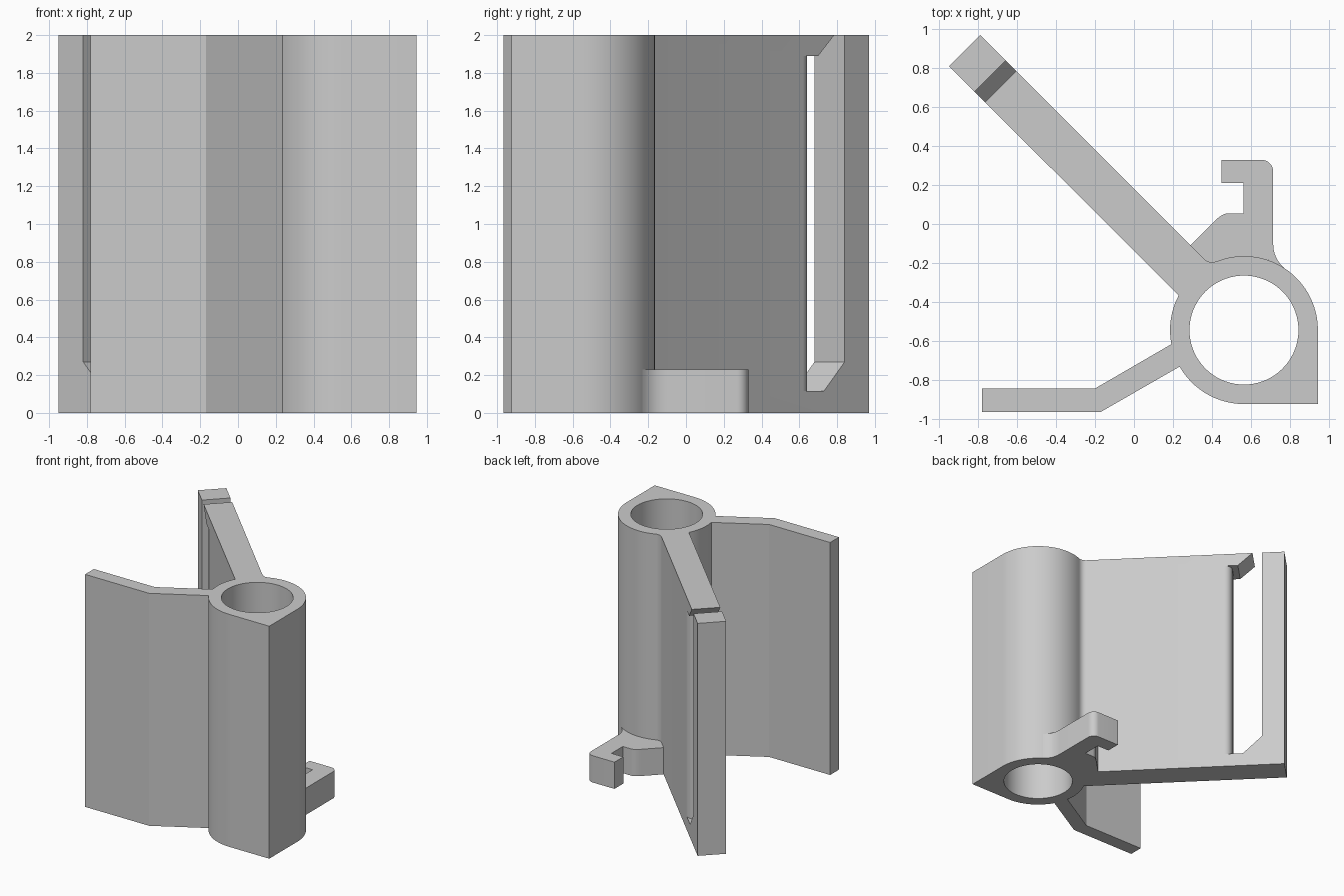
import bpy
import bmesh
import math
from mathutils import Vector

cube = bpy.data.objects.get("Cube")
if cube:
    bpy.data.objects.remove(cube)

HEIGHT = 2.0
CENTER = Vector((0.565, -0.545))
OUTER, INNER = 0.38, 0.28

# One plain grey plastic
grey = bpy.data.materials.new("light grey plastic")
grey.use_nodes = True
color = (0.6, 0.6, 0.6, 1)
grey.diffuse_color = color
grey.node_tree.nodes["Principled BSDF"].inputs["Base Color"].default_value = color


def arc(center, radius, start, end, step=5):
    n = max(2, math.ceil(abs(end - start) / step))
    angles = [math.radians(start + (end - start) * i / n) for i in range(n + 1)]
    return [(center[0] + radius * math.cos(a), center[1] + radius * math.sin(a)) for a in angles]


def blend(a, control, b, n=8):
    """Curved corner from a to b, pulled toward control."""
    a, c, b = Vector(a), Vector(control), Vector(b)
    ts = [i / n for i in range(n + 1)]
    return [tuple(a * (1 - t) ** 2 + c * 2 * t * (1 - t) + b * t * t) for t in ts]


def prism(name, points, direction):
    """Closed solid from a planar 3D outline pushed along a direction."""
    bm = bmesh.new()
    face = bm.faces.new([bm.verts.new(p) for p in points])
    result = bmesh.ops.extrude_face_region(bm, geom=[face])
    moved = [v for v in result["geom"] if isinstance(v, bmesh.types.BMVert)]
    bmesh.ops.translate(bm, verts=moved, vec=direction)
    bmesh.ops.recalc_face_normals(bm, faces=bm.faces)
    mesh = bpy.data.meshes.new(name)
    bm.to_mesh(mesh)
    bm.free()
    mesh.materials.append(grey)
    obj = bpy.data.objects.new(name, mesh)
    bpy.context.collection.objects.link(obj)
    return obj


def upright(name, outline, low, high):
    return prism(name, [(x, y, low) for x, y in outline], (0, 0, high - low))


def cut(obj, cutter):
    mod = obj.modifiers.new("cut", "BOOLEAN")
    mod.operation = "DIFFERENCE"
    mod.solver = "EXACT"
    mod.object = cutter
    bpy.context.view_layer.objects.active = obj
    bpy.ops.object.modifier_apply(modifier=mod.name)
    bpy.data.objects.remove(cutter)


def smooth(obj):
    bpy.ops.object.select_all(action="DESELECT")
    obj.select_set(True)
    bpy.context.view_layer.objects.active = obj
    bpy.ops.object.shade_smooth_by_angle(angle=math.radians(25))


def on_arm(y, depth):
    """Plan point on the diagonal arm, depth measured in from its back face."""
    return (0.18 - y - depth, y - depth)


# Body: tube with square corner, diagonal arm and bent flap in one outline
arm_fillet = blend(arc(CENTER, OUTER, 111, 111)[0], (0.387, -0.207), (0.355, -0.175))
outline = [(0.945, -0.925)]
outline += arc(CENTER, OUTER, 0, 111)[:-1] + arm_fillet
outline += [(-0.79, 0.97), (-0.95, 0.81)]
outline += arc(CENTER, OUTER, 152, 191)
outline += [(-0.20, -0.845), (-0.78, -0.845), (-0.78, -0.965), (-0.17, -0.965)]
outline += arc(CENTER, OUTER, 209.6, 270)
body = upright("tube_with_arm_and_flap", outline, 0, HEIGHT)

# Bore through the tube
cut(body, upright("bore_cutter", arc(CENTER, INNER, 0, 355), -0.1, HEIGHT + 0.1))

# Slot in the arm with a chamfered floor and a narrow opening at the top
LOW, HIGH, EDGE = 0.115, 1.89, 0.622
slot = [(EDGE, LOW), (0.73, LOW), (0.84, 0.27), (0.84, 2.1),
        (0.785, 2.1), (0.785, HEIGHT), (0.70, HIGH), (EDGE, HIGH)]
cut(body, prism("slot_cutter", [(*on_arm(y, -0.05), z) for y, z in slot], (-0.26, -0.26, 0)))
smooth(body)

# Rounded inner edge of the slot
r = 0.043
lip = [on_arm(EDGE, 0)]
lip += [on_arm(y, d) for y, d in arc((EDGE, r), r, -90, 0, 10)[1:]]
lip += [on_arm(y, d) for y, d in arc((EDGE, 0.16 - r), r, 0, 90, 10)]
smooth(upright("slot_rounded_edge", lip, LOW, HIGH))

# Short hook at the base, behind the tube
hook = [(0.29, -0.11)]
hook += blend((0.42, 0.02), (0.455, 0.055), (0.485, 0.055))
hook += [(0.563, 0.055), (0.563, 0.21), (0.45, 0.21), (0.45, 0.33)]
hook += arc((0.655, 0.27), 0.06, 90, 0, 10)
hook += blend((0.715, -0.10), (0.715, -0.18), arc(CENTER, OUTER, 56, 56)[0])
hook += arc(CENTER, OUTER, 56, 111)[1:-1] + arm_fillet
smooth(upright("base_hook", hook, 0, 0.23))
